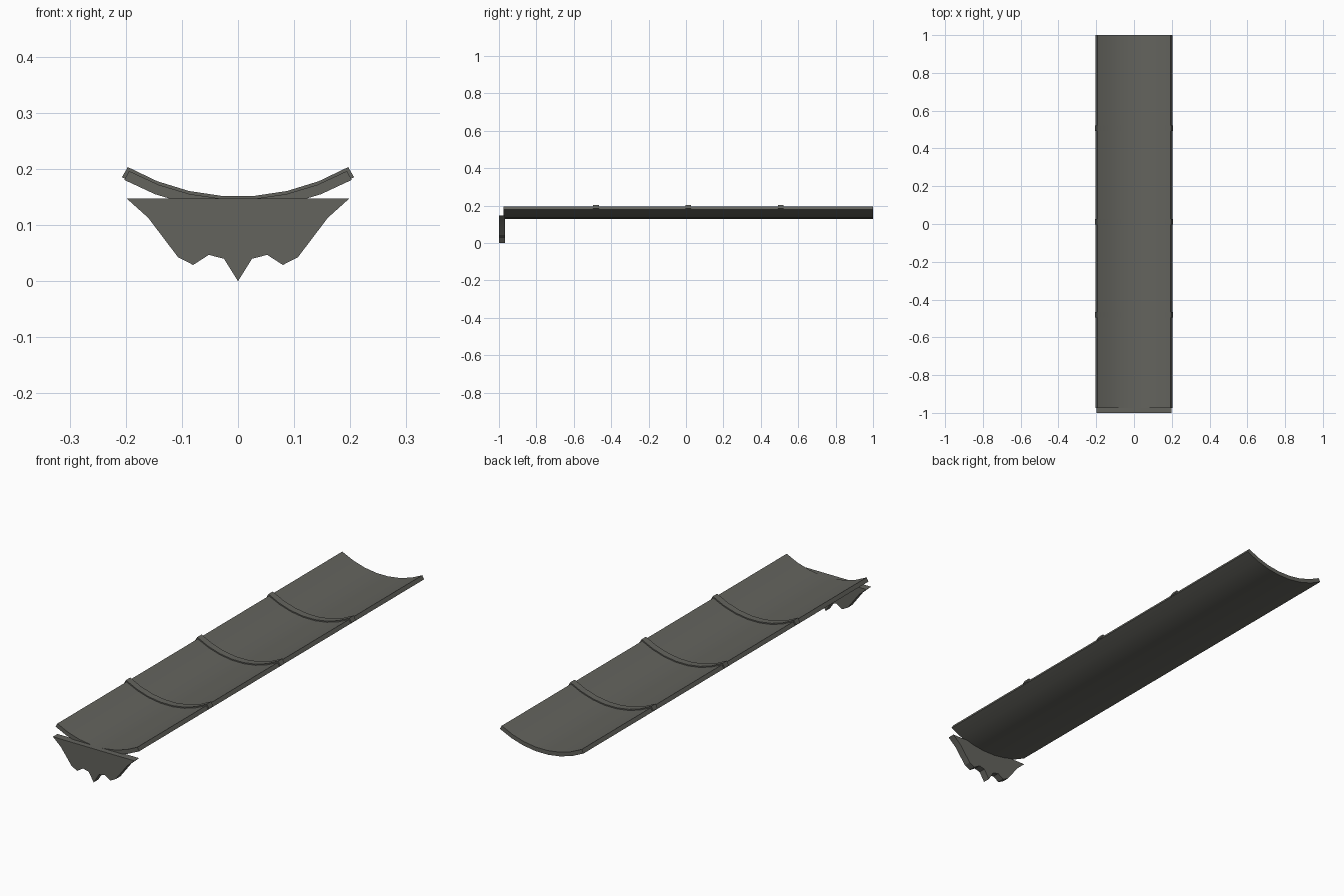
import bpy
import bmesh
from math import sin, cos, radians

if "Cube" in bpy.data.objects:
    bpy.data.objects.remove(bpy.data.objects["Cube"], do_unlink=True)

COLOUR = (0.125, 0.125, 0.11, 1)
stone = bpy.data.materials.new("dark_grey_clay")
stone.use_nodes = True
stone.diffuse_color = COLOUR
bsdf = next(n for n in stone.node_tree.nodes if n.type == "BSDF_PRINCIPLED")
bsdf.inputs["Base Color"].default_value = COLOUR

CENTRE_Z = 0.545   # height of the axis the trough curves around
FRONT, BACK = -0.975, 1.0
STEPS = 7


def extrude_profile(name, points, y0, y1):
    """Extrude an x/z outline along y into a closed solid."""
    bm = bmesh.new()
    face = bm.faces.new([bm.verts.new((x, y0, z)) for x, z in points])
    grown = bmesh.ops.extrude_face_region(bm, geom=[face])["geom"]
    verts = [g for g in grown if isinstance(g, bmesh.types.BMVert)]
    bmesh.ops.translate(bm, verts=verts, vec=(0, y1 - y0, 0))
    bmesh.ops.recalc_face_normals(bm, faces=bm.faces)
    mesh = bpy.data.meshes.new(name)
    bm.to_mesh(mesh)
    bm.free()
    mesh.materials.append(stone)
    obj = bpy.data.objects.new(name, mesh)
    bpy.context.collection.objects.link(obj)
    bpy.ops.object.select_all(action="DESELECT")
    obj.select_set(True)
    bpy.context.view_layer.objects.active = obj
    bpy.ops.object.shade_smooth_by_angle(angle=radians(25))
    return obj


def arc_band(inner, outer, half_angle):
    """Outline of a shallow curved strip, open at the top."""
    angles = [radians(half_angle * (2 * i / STEPS - 1)) for i in range(STEPS + 1)]
    top = [(inner * sin(a), CENTRE_Z - inner * cos(a)) for a in angles]
    under = [(outer * sin(a), CENTRE_Z - outer * cos(a)) for a in angles]
    return top + under[::-1]


# Long curved tile channel
extrude_profile("channel", arc_band(0.399, 0.417, 29.1), FRONT, BACK)

# Raised ribs where the tiles join
spacing = (BACK - FRONT) / 4
for i in range(1, 4):
    y = FRONT + spacing * i
    extrude_profile(f"joint_rib_{i}", arc_band(0.394, 0.415, 29.9),
                    y - 0.015, y + 0.015)

# Scalloped drip plate hanging at the front
half = [(0.198, 0.147), (0.16, 0.113), (0.107, 0.043), (0.08, 0.029),
        (0.052, 0.047), (0.025, 0.04)]
outline = half + [(0, 0)] + [(-x, z) for x, z in reversed(half)]
extrude_profile("drip_plate", outline, -1.0, -0.968)
